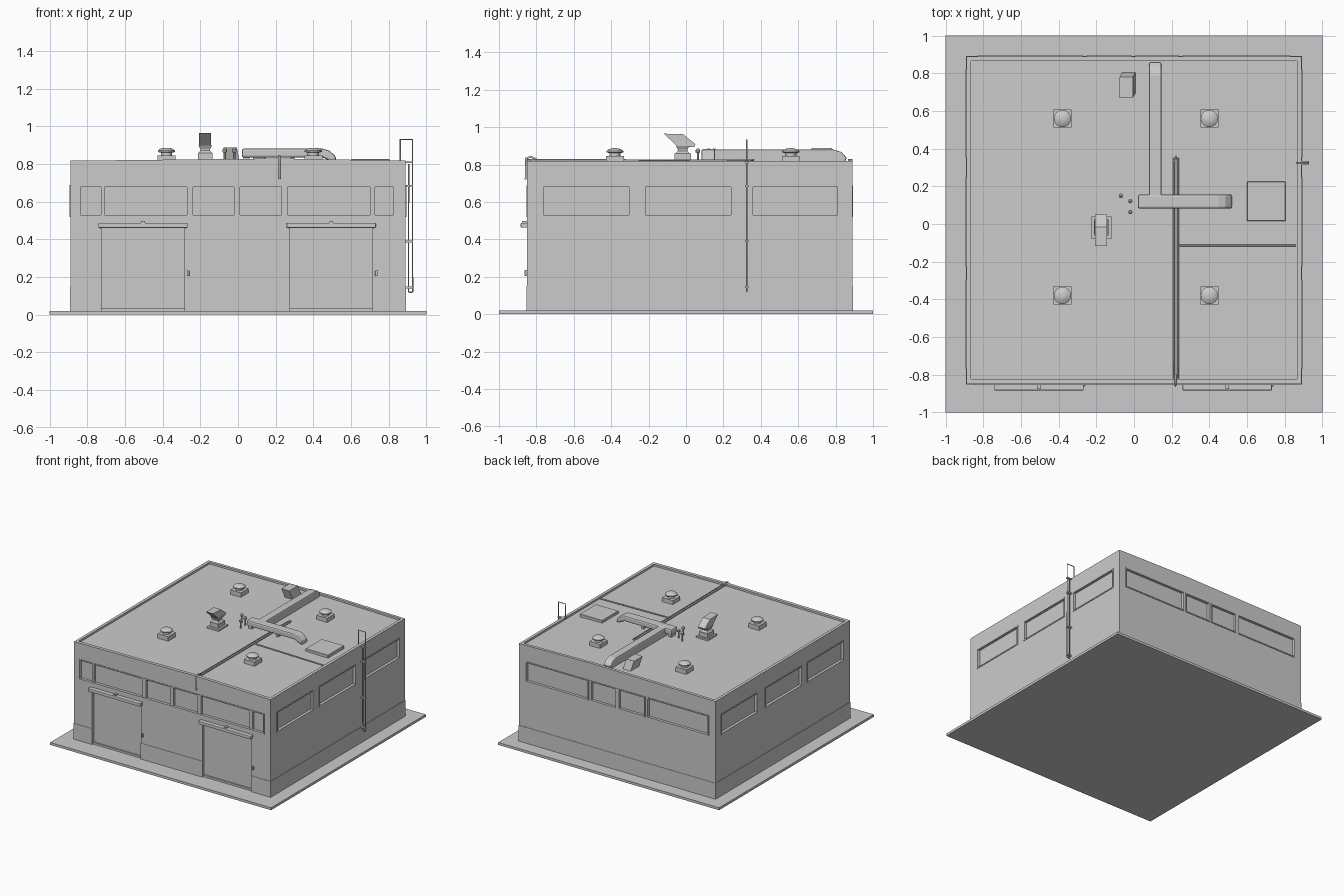
import bpy, bmesh, math
from mathutils import Vector

if "Cube" in bpy.data.objects:
    bpy.data.objects.remove(bpy.data.objects["Cube"])


def mesh_obj(name, bm):
    bmesh.ops.recalc_face_normals(bm, faces=bm.faces)
    me = bpy.data.meshes.new(name)
    bm.to_mesh(me)
    bm.free()
    ob = bpy.data.objects.new(name, me)
    bpy.context.collection.objects.link(ob)
    return ob


def add_box(bm, x0, x1, y0, y1, z0, z1):
    vs = bmesh.ops.create_cube(bm, size=1)["verts"]
    for v in vs:
        v.co = Vector(((x0 + x1) / 2 + v.co.x * (x1 - x0),
                       (y0 + y1) / 2 + v.co.y * (y1 - y0),
                       (z0 + z1) / 2 + v.co.z * (z1 - z0)))


def boxes(name, *dims):
    bm = bmesh.new()
    for d in dims:
        add_box(bm, *d)
    return mesh_obj(name, bm)


def prism(name, pts, axis, a, b):
    """Extrude a 2D profile along x (profile y,z) or y (profile x,z)."""
    bm = bmesh.new()
    put = (lambda p, t: (t, p[0], p[1])) if axis == "x" else (lambda p, t: (p[0], t, p[1]))
    va = [bm.verts.new(put(p, a)) for p in pts]
    vb = [bm.verts.new(put(p, b)) for p in pts]
    bm.faces.new(va)
    bm.faces.new(vb[::-1])
    for i in range(len(pts)):
        j = (i + 1) % len(pts)
        bm.faces.new((va[i], va[j], vb[j], vb[i]))
    return mesh_obj(name, bm)


def lathe(name, x, y, profile, seg=16, turn=0.0):
    """Stack of rings (radius, z) closed at both ends."""
    bm = bmesh.new()
    rings = [[bm.verts.new((x + r * math.cos(turn + 2 * math.pi * i / seg),
                            y + r * math.sin(turn + 2 * math.pi * i / seg), z))
              for i in range(seg)] for r, z in profile]
    for lo, hi in zip(rings, rings[1:]):
        for i in range(seg):
            j = (i + 1) % seg
            bm.faces.new((lo[i], lo[j], hi[j], hi[i]))
    bm.faces.new(rings[0][::-1])
    bm.faces.new(rings[-1])
    return mesh_obj(name, bm)


def tube(name, pts, r):
    cu = bpy.data.curves.new(name, "CURVE")
    cu.dimensions = "3D"
    cu.bevel_depth = r
    cu.bevel_resolution = 1
    cu.use_fill_caps = True
    sp = cu.splines.new("POLY")
    sp.points.add(len(pts) - 1)
    for p, c in zip(sp.points, pts):
        p.co = (*c, 1)
    ob = bpy.data.objects.new(name, cu)
    bpy.context.collection.objects.link(ob)
    return ob


def bevel(ob, w, seg=2):
    m = ob.modifiers.new("bevel", "BEVEL")
    m.width = w
    m.segments = seg


def cut(ob, cutter):
    m = ob.modifiers.new("cut", "BOOLEAN")
    m.object = cutter
    m.solver = "EXACT"
    cutter.hide_render = True
    cutter.hide_set(True)


# Wall extents and openings
W, F, B = 0.89, -0.85, 0.89
Z0, Z1, D = 0.52, 0.688, 0.018
SIDE = [(-0.77, -0.295), (-0.225, 0.25), (0.35, 0.82)]
BACK = [(-0.83, -0.27), (-0.255, -0.01), (0.005, 0.24), (0.255, 0.83)]
DOORS = [-0.505, 0.495]

# Ground slab, walls with gently pitched top and hollow parapet roof
boxes("ground_slab", (-1, 1, -1, 1, 0, 0.02))
walls = prism("walls", [(-W, 0.01), (W, 0.01), (W, 0.818), (0.22, 0.83), (-W, 0.818)], "y", F, B)
roof_cut = prism("roof_cutter", [(-0.866, 0.803), (0.22, 0.815), (0.866, 0.803),
                                 (0.866, 0.9), (-0.866, 0.9)], "y", -0.823, 0.866)
cuts = [(-0.845, 0.835, F - 0.1, F + D, Z0, Z1)]
cuts += [(a, b, B - D, B + 0.1, Z0, Z1) for a, b in BACK]
for a, b in SIDE:
    cuts += [(W - D, W + 0.1, a, b, Z0, Z1), (-W - 0.1, -W + D, a, b, Z0, Z1)]
cuts += [(x - 0.22, x + 0.22, F - 0.1, F + 0.02, 0.015, 0.47) for x in DOORS]
cut(walls, roof_cut)
cut(walls, boxes("opening_cutter", *cuts))

# Plinth band, interrupted by the doors
p = 0.003
boxes("plinth", (W - 0.01, W + p, F - p, B + p, 0.015, 0.15),
      (-W - p, -W + 0.01, F - p, B + p, 0.015, 0.15),
      (-W, W, B - 0.01, B + p, 0.015, 0.15),
      (-W, -0.725, F - p, F + 0.01, 0.015, 0.15),
      (-0.285, 0.275, F - p, F + 0.01, 0.015, 0.15),
      (0.715, W, F - p, F + 0.01, 0.015, 0.15))


# Window frames: four bars around each opening
def frame(a, b, face, out, axis):
    t = 0.009
    lo, hi = sorted((face - out * D, face + out * 0.004))
    bars = [(a, b, Z0, Z0 + t), (a, b, Z1 - t, Z1),
            (a, a + t, Z0 + t, Z1 - t), (b - t, b, Z0 + t, Z1 - t)]
    if axis == "y":
        return [(u, v, lo, hi, c, d) for u, v, c, d in bars]
    return [(lo, hi, u, v, c, d) for u, v, c, d in bars]


front = frame(-0.845, 0.835, F, -1, "y")
for x0, x1 in [(-0.727, -0.708), (-0.272, -0.238), (-0.02, 0.01), (0.23, 0.262), (0.70, 0.727)]:
    front.append((x0, x1, F, F + D, Z0, Z1))
boxes("front_window_frame", *front)
boxes("back_window_frames", *[q for a, b in BACK for q in frame(a, b, B, 1, "y")])
for s, n in ((1, "right"), (-1, "left")):
    boxes(n + "_window_frames", *[q for a, b in SIDE for q in frame(a, b, s * W, s, "x")])

# Roller doors: shutter box, bracket, bottom bar, side control
for i, x in enumerate(DOORS):
    n = ("left", "right")[i] + "_door_"
    bevel(boxes(n + "shutter_box", (x - 0.237, x + 0.237, -0.884, F + 0.005, 0.462, 0.488)), 0.004)
    boxes(n + "bracket", (x - 0.01, x + 0.01, -0.876, F, 0.48, 0.498))
    boxes(n + "bottom_bar", (x - 0.22, x + 0.22, F + 0.008, F + 0.025, 0.018, 0.035))
    bevel(boxes(n + "control", (x + 0.233, x + 0.247, F - 0.013, F, 0.205, 0.235)), 0.004)

# Roof vents: square kerb, neck and domed cap
for x in (-0.38, 0.40):
    for y in (-0.38, 0.56):
        boxes("vent_kerb", (x - 0.048, x + 0.048, y - 0.048, y + 0.048, 0.80, 0.845))
        v = lathe("vent_cap", x, y, [(0.03, 0.84), (0.03, 0.862), (0.046, 0.864), (0.046, 0.872),
                                     (0.03, 0.883), (0.012, 0.887)])
        v.data.shade_smooth()
        v.data.set_sharp_from_angle(angle=math.radians(30))

# Slanted exhaust hood on a waisted foot
boxes("hood_kerb", (-0.225, -0.12, -0.08, 0.04, 0.80, 0.825),
      (-0.212, -0.136, -0.062, 0.026, 0.82, 0.86))
lathe("hood_neck", -0.174, -0.018, [(0.056, 0.858), (0.036, 0.872), (0.036, 0.88), (0.052, 0.9)],
      4, math.pi / 4)
prism("exhaust_hood", [(-0.118, 0.965), (-0.015, 0.962), (0.05, 0.91), (0.045, 0.895),
                       (-0.045, 0.895)], "x", -0.207, -0.143)

# Leaning intake box
bm = bmesh.new()
add_box(bm, -0.06, 0.01, 0.70, 0.81, 0.80, 0.888)
for v in bm.verts:
    if v.co.z > 0.85:
        v.co += Vector((-0.016, -0.03, 0))
mesh_obj("intake_box", bm)

# Air ducts with sloped ends
bevel(prism("long_duct", [(0.13, 0.805), (0.13, 0.879), (0.79, 0.879), (0.83, 0.868),
                          (0.86, 0.835), (0.845, 0.805)], "x", 0.08, 0.145), 0.008)
bevel(prism("cross_duct", [(0.02, 0.835), (0.02, 0.882), (0.45, 0.882), (0.485, 0.872),
                           (0.52, 0.84), (0.52, 0.805), (0.45, 0.835)], "y", 0.082, 0.156), 0.01)
boxes("duct_supports", (0.03, 0.06, 0.09, 0.148, 0.80, 0.84), (0.28, 0.30, 0.09, 0.148, 0.80, 0.84))

# Roof hatch
bevel(boxes("roof_hatch", (0.6, 0.805, 0.015, 0.225, 0.80, 0.828)), 0.003, 1)

# Small capped stacks
for x, y in ((-0.07, 0.15), (-0.02, 0.122), (-0.02, 0.064)):
    lathe("small_stack", x, y, [(0.006, 0.80), (0.006, 0.862), (0.012, 0.864), (0.012, 0.878),
                                (0.005, 0.886)], 8)

# Roof conduits: twin run to the front edge, and a side branch
for x in (0.212, 0.234):
    tube("main_conduit", [(x, 0.35, 0.822), (x, -0.82, 0.826)], 0.0045)
tube("conduit_end", [(0.212, 0.33, 0.822), (0.223, 0.36, 0.824), (0.234, 0.33, 0.822)], 0.005)
tube("conduit_drop", [(0.22, -0.80, 0.828), (0.22, -0.83, 0.842), (0.22, -0.857, 0.832),
                      (0.22, -0.857, 0.72)], 0.006)
tube("branch_conduit", [(0.235, -0.115, 0.820), (0.86, -0.115, 0.810)], 0.005)

# Wall ladder: two rails, hooped top, wall brackets
y = 0.325
tube("ladder_outer_rail", [(0.927, y, 0.12), (0.927, y, 0.932), (0.862, y, 0.932),
                           (0.862, y, 0.805)], 0.004)
tube("ladder_inner_rail", [(0.906, y, 0.80), (0.906, y, 0.12), (0.927, y, 0.12)], 0.004)
boxes("ladder_brackets", *[(0.885, 0.93, y - 0.009, y + 0.009, z - 0.005, z + 0.005)
                           for z in (0.145, 0.39, 0.685, 0.81)])
